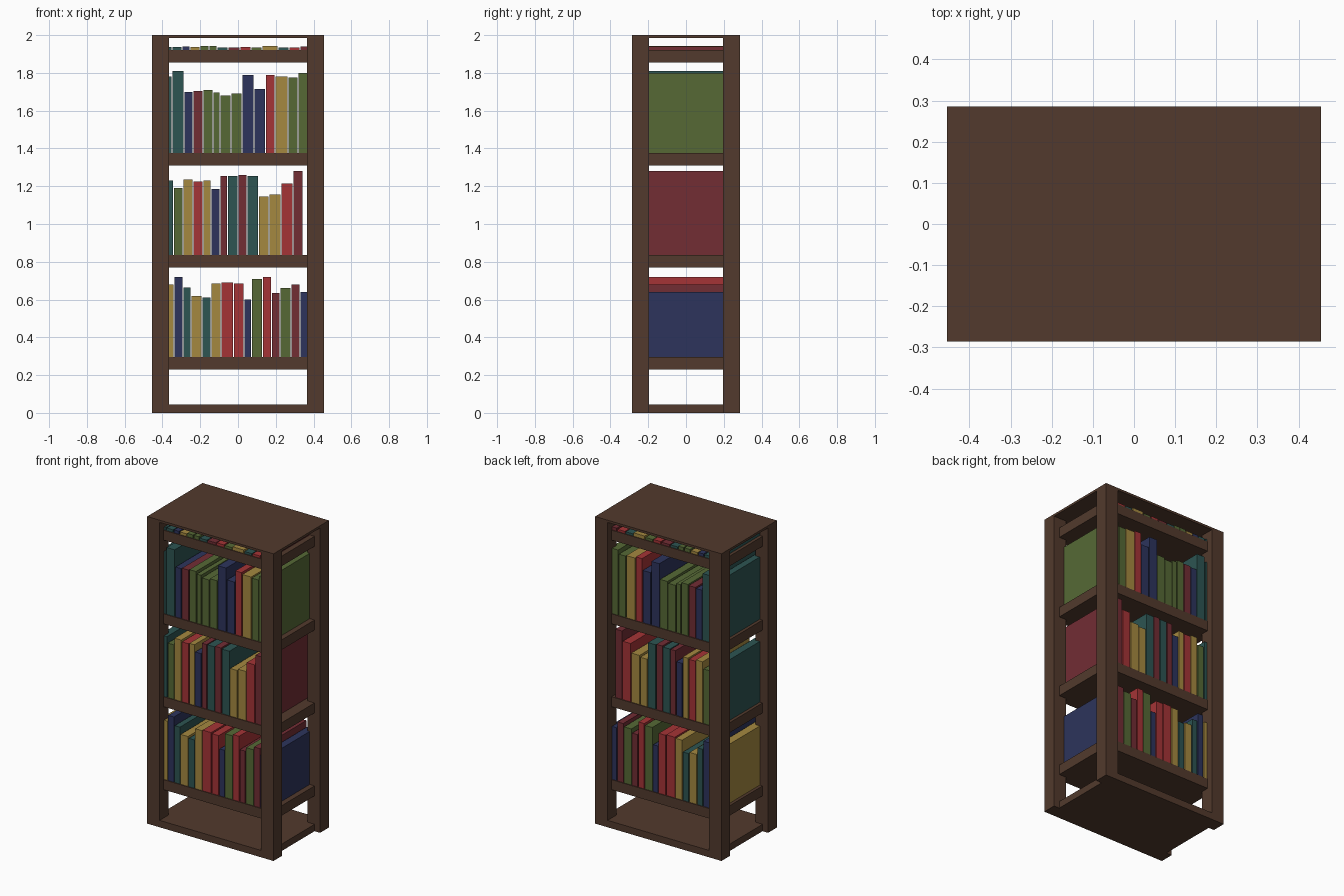
import bpy

cube = bpy.data.objects.get("Cube")
if cube:
    bpy.data.objects.remove(cube, do_unlink=True)


def material(name, r, g, b):
    mat = bpy.data.materials.new(name)
    mat.use_nodes = True
    mat.diffuse_color = (r, g, b, 1)
    bsdf = next(n for n in mat.node_tree.nodes if n.type == "BSDF_PRINCIPLED")
    bsdf.inputs["Base Color"].default_value = (r, g, b, 1)
    bsdf.inputs["Roughness"].default_value = 0.8
    return mat


WOOD = material("dark wood", 0.085, 0.042, 0.026)
COVERS = {
    "G": material("green cover", 0.093, 0.141, 0.036),
    "M": material("maroon cover", 0.168, 0.026, 0.034),
    "N": material("navy cover", 0.026, 0.034, 0.107),
    "T": material("teal cover", 0.026, 0.089, 0.084),
    "Y": material("gold cover", 0.376, 0.25, 0.051),
    "R": material("red cover", 0.376, 0.034, 0.037),
}


def box(name, x0, x1, y0, y1, z0, z1, mat):
    """Add a flat-faced box between the given limits."""
    verts = [(x, y, z) for z in (z0, z1) for y in (y0, y1) for x in (x0, x1)]
    faces = [(0, 2, 3, 1), (4, 5, 7, 6), (0, 1, 5, 4),
             (2, 6, 7, 3), (0, 4, 6, 2), (1, 3, 7, 5)]
    mesh = bpy.data.meshes.new(name)
    mesh.from_pydata(verts, [], faces)
    mesh.materials.append(mat)
    obj = bpy.data.objects.new(name, mesh)
    bpy.context.collection.objects.link(obj)
    return obj


# Frame: four corner posts, top and bottom boards
HALF_W, HALF_D, POST, HEIGHT, TOP = 0.455, 0.285, 0.09, 2.0, 0.015
for side, sx in (("left", 1), ("right", -1)):
    for end, sy in (("front", -1), ("back", 1)):
        xs = sorted((sx * HALF_W, sx * (HALF_W - POST)))
        ys = sorted((sy * HALF_D, sy * (HALF_D - POST)))
        box(f"{end}_{side}_post", *xs, *ys, 0, HEIGHT - TOP, WOOD)
box("top_board", -HALF_W, HALF_W, -HALF_D, HALF_D, HEIGHT - TOP, HEIGHT, WOOD)
box("bottom_board", -0.415, 0.415, -HALF_D, HALF_D, 0, 0.045, WOOD)

# Each row: shelf top, cover letters, right edges and top heights in thousandths
ROWS = [
    (0.295, "YNTYTYRRNGRMGMN",
     [-341, -294, -251, -193, -146, -93, -26, 29, 69, 127, 175, 220, 278, 325, 380],
     [680, 720, 665, 620, 610, 685, 690, 685, 600, 710, 720, 635, 660, 680, 640]),
    (0.835, "TGYRYNMTMTYYRM",
     [-344, -294, -241, -188, -146, -98, -58, -3, 45, 106, 161, 225, 288, 341],
     [1230, 1190, 1235, 1225, 1230, 1185, 1255, 1255, 1260, 1255, 1145, 1155, 1215, 1280]),
    (1.375, "TTNMGGGGNNRYGG",
     [-352, -288, -241, -188, -135, -98, -40, 18, 82, 143, 193, 262, 315, 380],
     [1780, 1810, 1700, 1705, 1710, 1695, 1680, 1690, 1790, 1715, 1790, 1780, 1775, 1800]),
    (1.92, "TTNYGGTMRGYTRM",
     [-352, -300, -257, -204, -156, -114, -56, 8, 66, 124, 209, 267, 325, 380],
     [1937, 1937, 1939, 1937, 1942, 1942, 1935, 1935, 1937, 1935, 1942, 1934, 1934, 1940]),
]

# Shelves and the books standing on them
GAP = 0.006
for row, (z, letters, edges, tops) in enumerate(ROWS, 1):
    box(f"shelf_{row}", -0.415, 0.415, -0.245, 0.245, z - 0.065, z, WOOD)
    start = -0.395
    for i, (letter, edge, top) in enumerate(zip(letters, edges, tops), 1):
        box(f"book_{row}_{i}", start, edge / 1000, -0.24, 0.24, z, top / 1000,
            COVERS[letter])
        start = edge / 1000 + GAP
